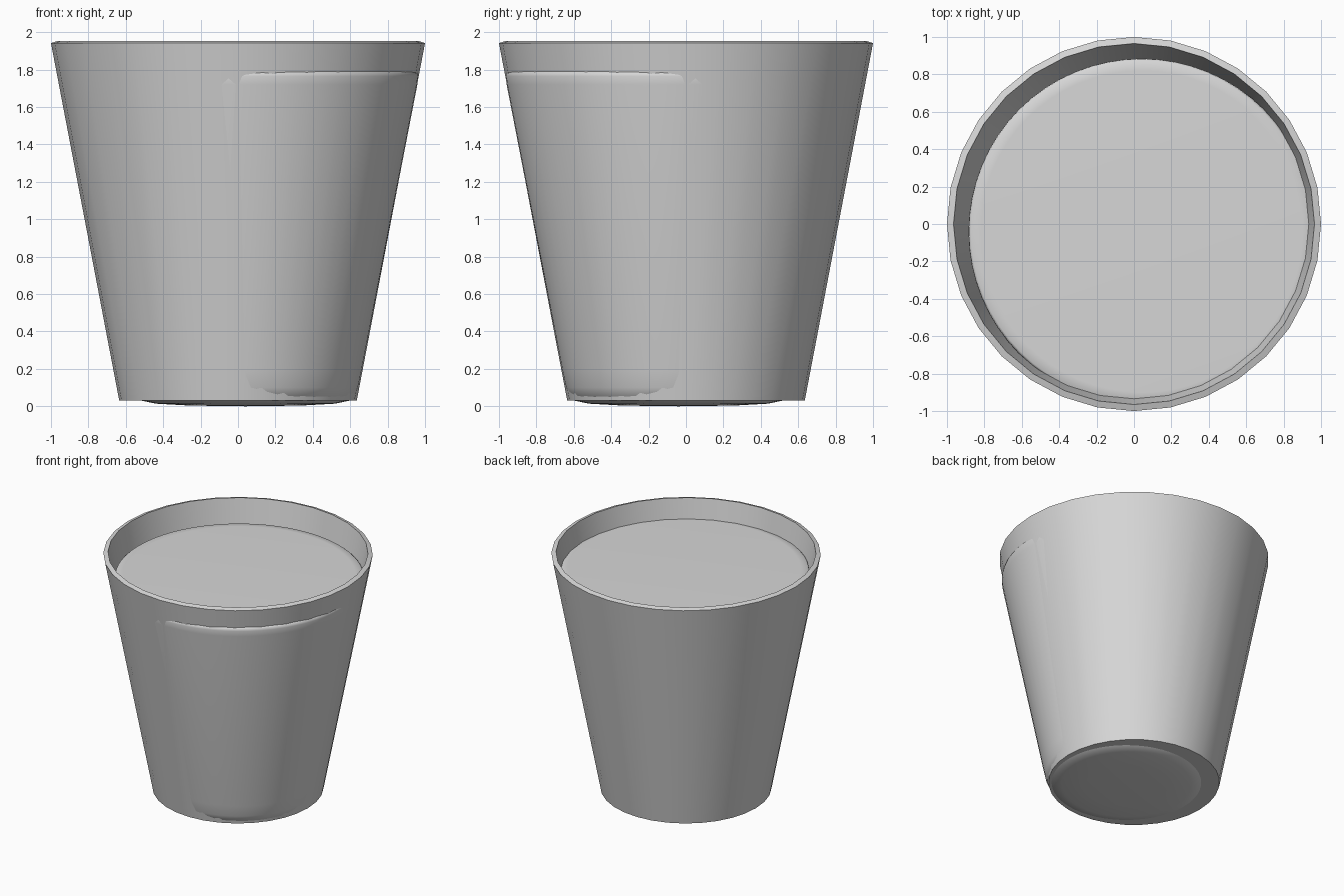
import bpy, bmesh, math

cube = bpy.data.objects.get("Cube")
if cube:
    bpy.data.objects.remove(cube, do_unlink=True)

# One plain grey for the whole model
grey = bpy.data.materials.new("light grey")
grey.use_nodes = True
colour = (0.68, 0.68, 0.68, 1)
grey.diffuse_color = colour
grey.node_tree.nodes["Principled BSDF"].inputs["Base Color"].default_value = colour


def lathe(name, profile, sides, centre=(0, 0), angle=30):
    """Spin an (r, z) profile that starts and ends on the axis."""
    bm = bmesh.new()
    verts = [bm.verts.new((r, 0, z)) for r, z in profile]
    edges = [bm.edges.new(pair) for pair in zip(verts, verts[1:])]
    bmesh.ops.spin(bm, geom=verts + edges, cent=(0, 0, 0), axis=(0, 0, 1),
                   angle=math.tau, steps=sides, use_duplicate=False)
    bmesh.ops.remove_doubles(bm, verts=bm.verts, dist=0.0001)
    bmesh.ops.recalc_face_normals(bm, faces=bm.faces)
    mesh = bpy.data.meshes.new(name)
    bm.to_mesh(mesh)
    bm.free()
    mesh.materials.append(grey)
    obj = bpy.data.objects.new(name, mesh)
    bpy.context.collection.objects.link(obj)
    obj.location = (*centre, 0)
    bpy.ops.object.select_all(action='DESELECT')
    obj.select_set(True)
    bpy.context.view_layer.objects.active = obj
    bpy.ops.object.shade_smooth_by_angle(angle=math.radians(angle))
    return obj


# Tapered cup with a thin wall and a rim cut square to it
lathe("cup", [(0, 0.03), (0.635, 0.03), (1.0, 1.942), (0.965, 1.953),
              (0.61, 0.07), (0, 0.07)], 32)

# Drink, sitting slightly off centre so it pushes through the wall
lathe("drink", [(0, 0.0), (0.3, 0.004), (0.48, 0.014), (0.555, 0.03),
                (0.585, 0.055), (0.603, 0.1), (0.622, 0.19), (0.919, 1.72),
                (0.925, 1.765), (0.922, 1.783), (0.912, 1.791),
                (0.86, 1.793), (0, 1.793)],
      64, (0.04, -0.04), 60)
